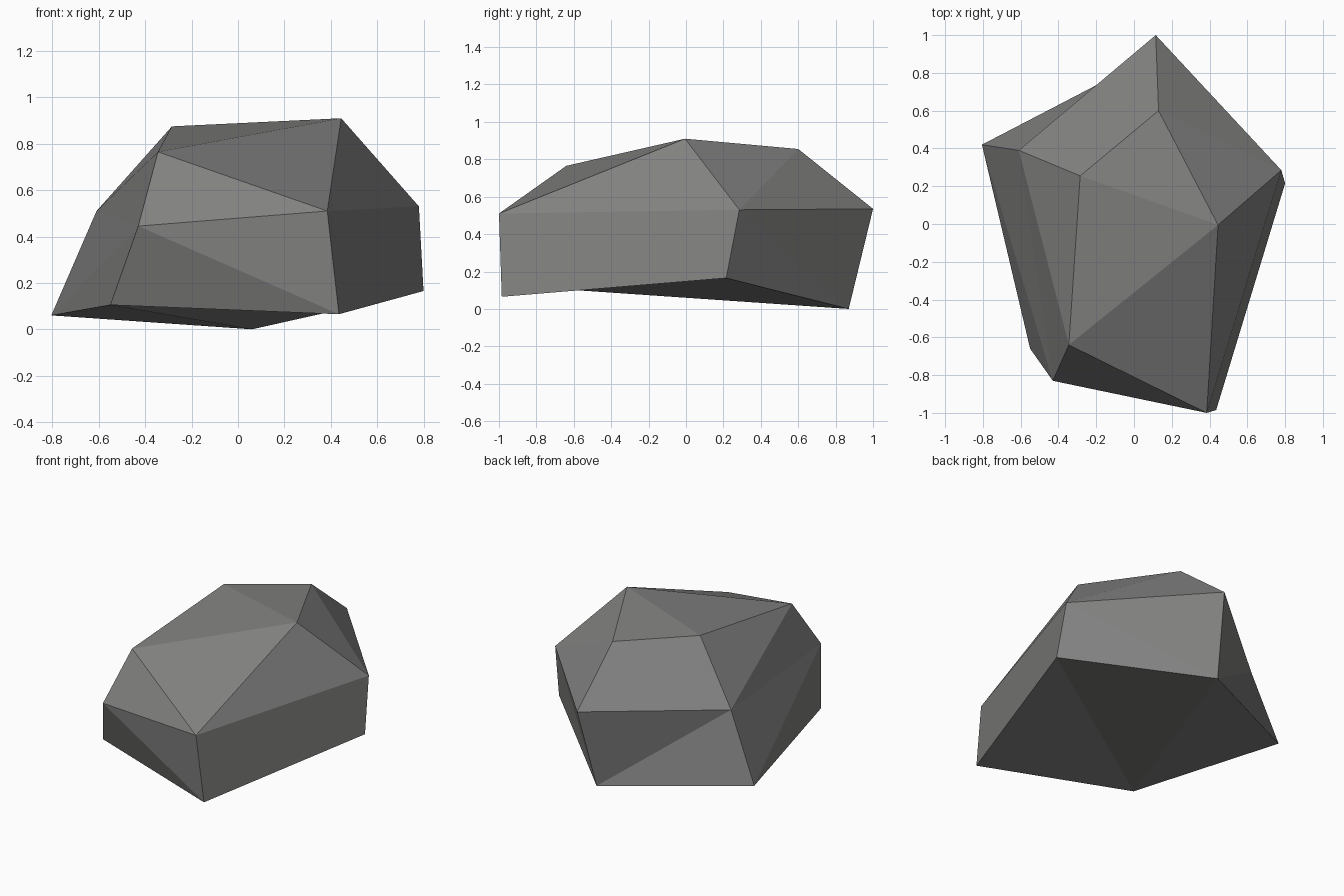
import bpy
import bmesh

cube = bpy.data.objects.get("Cube")
if cube:
    bpy.data.objects.remove(cube, do_unlink=True)

# Corner points of the boulder, in three uneven rings
base = {"front": (0.435, -0.985, 0.065), "left": (0.80, 0.215, 0.165),
        "back": (0.06, 0.87, 0.0), "right": (-0.805, 0.42, 0.06),
        "corner": (-0.55, -0.66, 0.105)}
shoulder = {"front": (0.385, -1.0, 0.51), "left": (0.78, 0.285, 0.53),
            "back": (0.115, 1.0, 0.535), "right": (-0.61, 0.39, 0.51),
            "corner": (-0.43, -0.83, 0.445)}
crown = {"left": (0.445, -0.005, 0.91), "back": (0.13, 0.60, 0.855),
         "right": (-0.285, 0.255, 0.875), "corner": (-0.345, -0.64, 0.765)}

bm = bmesh.new()


def ring(points):
    return {name: bm.verts.new(co) for name, co in points.items()}


b, s, c = ring(base), ring(shoulder), ring(crown)


def facet(*verts):
    bm.faces.new(verts)


# Sides: each panel between the rings is split along its own crease
facet(s["front"], b["front"], b["left"], s["left"])
for start, end in (("left", "back"), ("back", "right"),
                   ("right", "corner"), ("corner", "front")):
    if start in ("left", "corner"):
        facet(s[start], b[start], b[end])
        facet(s[start], b[end], s[end])
    else:
        facet(b[start], s[end], s[start])
        facet(b[start], b[end], s[end])

# Slopes from the shoulder up to the crown
facet(s["front"], s["left"], c["left"])
facet(s["left"], c["back"], c["left"])
facet(s["left"], s["back"], c["back"])
facet(s["back"], s["right"], c["right"], c["back"])
facet(s["right"], c["corner"], c["right"])
facet(s["right"], s["corner"], c["corner"])
facet(s["corner"], s["front"], c["corner"])
facet(s["front"], c["left"], c["corner"])

# Crown
facet(c["left"], c["back"], c["right"])
facet(c["left"], c["right"], c["corner"])

# Underside, fanned from the raised corner
for start, end in (("front", "left"), ("left", "back"), ("back", "right")):
    facet(b["corner"], b[end], b[start])

bmesh.ops.recalc_face_normals(bm, faces=bm.faces)
mesh = bpy.data.meshes.new("boulder")
bm.to_mesh(mesh)
bm.free()

# Stone colour
stone = bpy.data.materials.new("grey_stone")
stone.use_nodes = True
grey = (0.22, 0.22, 0.217, 1.0)
stone.diffuse_color = grey
stone.node_tree.nodes["Principled BSDF"].inputs["Base Color"].default_value = grey
mesh.materials.append(stone)

boulder = bpy.data.objects.new("boulder", mesh)
bpy.context.scene.collection.objects.link(boulder)
